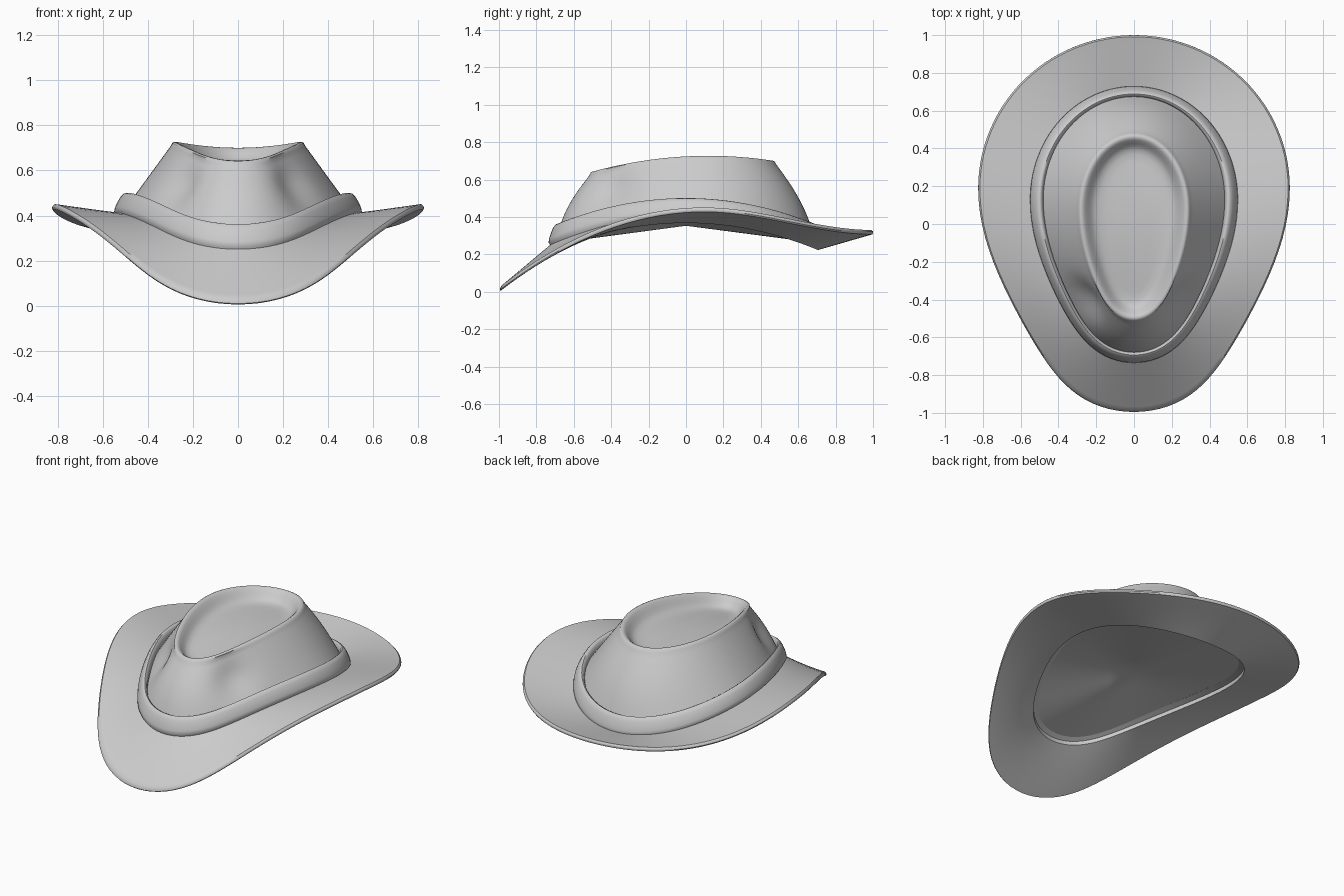
import bpy
import math
from mathutils import Vector

cube = bpy.data.objects.get("Cube")
if cube:
    bpy.data.objects.remove(cube)

SEG = 112
ANGLES = [2 * math.pi * i / SEG for i in range(SEG)]

felt = bpy.data.materials.new("grey felt")
felt.use_nodes = True
GREY = (0.6, 0.6, 0.6, 1)
felt.diffuse_color = GREY
felt.node_tree.nodes["Principled BSDF"].inputs["Base Color"].default_value = GREY


def egg(t, width, front, back, mid, taper):
    """Egg outline: widest at y = mid, narrowing towards the front."""
    s = math.sin(t)
    x = width * math.cos(t)
    if s > 0:
        return x, mid + (back - mid) * s
    return x * (1 - taper * s * s * (1 - s * s)), mid + (mid - front) * s


def band_line(t, inset=0.0):
    return egg(t, 0.55 - inset, -0.735 + inset * 0.8, 0.73 - inset * 0.8, 0.13, 0.32)


def brim_line(t):
    return egg(t, 0.825, -0.995, 1.0, 0.19, 0.45)


def rim_line(t, inset=0.0):
    return egg(t, 0.285 - inset, -0.505 + inset, 0.47 - inset, 0.08, 0.2)


# Heights along the three main outlines
def base_z(y):
    return 0.41 - 0.29 * y * y


def edge_z(y):
    if y < 0.1:
        return 0.44 - 0.43 * ((0.1 - y) / 1.1) ** 2
    v = (y - 0.1) / 0.9
    return 0.44 - 0.12 * (3 * v * v - 2 * v ** 3)


def rim_z(y):
    return 0.727 - 0.22 * (y - 0.12) ** 2


def loft(name, rings, loop=False, tip=None, sharp=40):
    """Skin a list of rings, closing into a loop or on to a tip point."""
    verts = [p for ring in rings for p in ring]
    count = len(rings)
    faces = []
    for r in range(count if loop else count - 1):
        a, b = r * SEG, (r + 1) % count * SEG
        for i in range(SEG):
            j = (i + 1) % SEG
            faces.append((a + i, a + j, b + j, b + i))
    if tip:
        a = (count - 1) * SEG
        verts.append(tip)
        faces += [(a + i, a + (i + 1) % SEG, len(verts) - 1) for i in range(SEG)]
    mesh = bpy.data.meshes.new(name)
    mesh.from_pydata(verts, [], faces)
    mesh.materials.append(felt)
    obj = bpy.data.objects.new(name, mesh)
    bpy.context.collection.objects.link(obj)
    bpy.ops.object.select_all(action='DESELECT')
    obj.select_set(True)
    bpy.context.view_layer.objects.active = obj
    bpy.ops.object.shade_smooth_by_angle(angle=math.radians(sharp))
    return obj


# Brim: flares from under the band to the outer edge and back underneath
def brim_ring(f, drop):
    ring = []
    for t in ANGLES:
        ix, iy = band_line(t, 0.03)
        ox, oy = brim_line(t)
        iz, oz = base_z(iy), edge_z(oy)
        ring.append((ix + (ox - ix) * f, iy + (oy - iy) * f,
                     iz + (oz - iz) * f - drop))
    return ring


steps = [i / 10 for i in range(10)]
top = [brim_ring(f, -0.012 * f) for f in steps]
lip = [brim_ring(0.97, -0.012), brim_ring(0.995, -0.004), brim_ring(1, 0.004),
       brim_ring(0.985, 0.012)]
under = [brim_ring(f, 0.042 - 0.03 * f) for f in reversed(steps)]
loft("brim", top + lip + under)

# Shallow lining that closes the underside
lining = []
for f in (1, 0.75, 0.5, 0.25):
    ring = []
    for t in ANGLES:
        x, y = band_line(t, 0.03)
        z = base_z(y) - 0.005
        ring.append((x * f, y * f, 0.353 + (z - 0.353) * f))
    lining.append(ring)
rim_low = [(x, y, z - 0.037) for x, y, z in lining[0]]
loft("lining", [rim_low] + lining, tip=(0, 0, 0.353))

# Hat band: rounded strip around the crown
BAND = [(0.02, -0.02), (0.0, 0.01), (0.004, 0.03), (0.014, 0.052), (0.027, 0.074),
        (0.04, 0.088), (0.052, 0.091), (0.062, 0.084), (0.07, 0.06), (0.07, -0.01)]
band = []
for inset, rise in BAND:
    pts = [band_line(t, inset) for t in ANGLES]
    band.append([(x, y, base_z(y) + rise) for x, y in pts])
loft("hat_band", band, loop=True, sharp=50)


# Crown wall with a pinch on each side of the front
def pinch(p):
    for side in (-1, 1):
        away = (p - Vector((side * 0.28, -0.42, 0.54))).length
        push = 0.045 * math.exp(-(away / 0.12) ** 2)
        p = p + Vector((-side * 0.8, 0.6, 0)) * push
    return p


crown = []
for k in range(13):
    f = k / 12
    ring = []
    for t in ANGLES:
        bx, by = band_line(t, 0.06)
        rx, ry = rim_line(t, -0.012)
        low, high = base_z(by) + 0.04, rim_z(ry) - 0.016
        swell = 0.022 * math.sin(math.pi * f) * math.sin(t)
        ring.append(pinch(Vector((bx + (rx - bx) * f, by + (ry - by) * f + swell,
                                  low + (high - low) * f))))
    crown.append(ring)

# Rolled crown rim and the dished top
DISH = [(-0.006, 0.004), (0.003, 0), (0.014, 0.002), (0.026, 0.012), (0.042, 0.032),
        (0.058, 0.052), (0.075, 0.066), (0.1, 0.075), (0.14, 0.08), (0.2, 0.08)]
for inset, drop in DISH:
    pts = [rim_line(t, inset) for t in ANGLES]
    crown.append([(x, y, rim_z(y) - drop) for x, y in pts])
loft("crown", crown, tip=(0, -0.01, rim_z(0) - 0.08), sharp=60)
